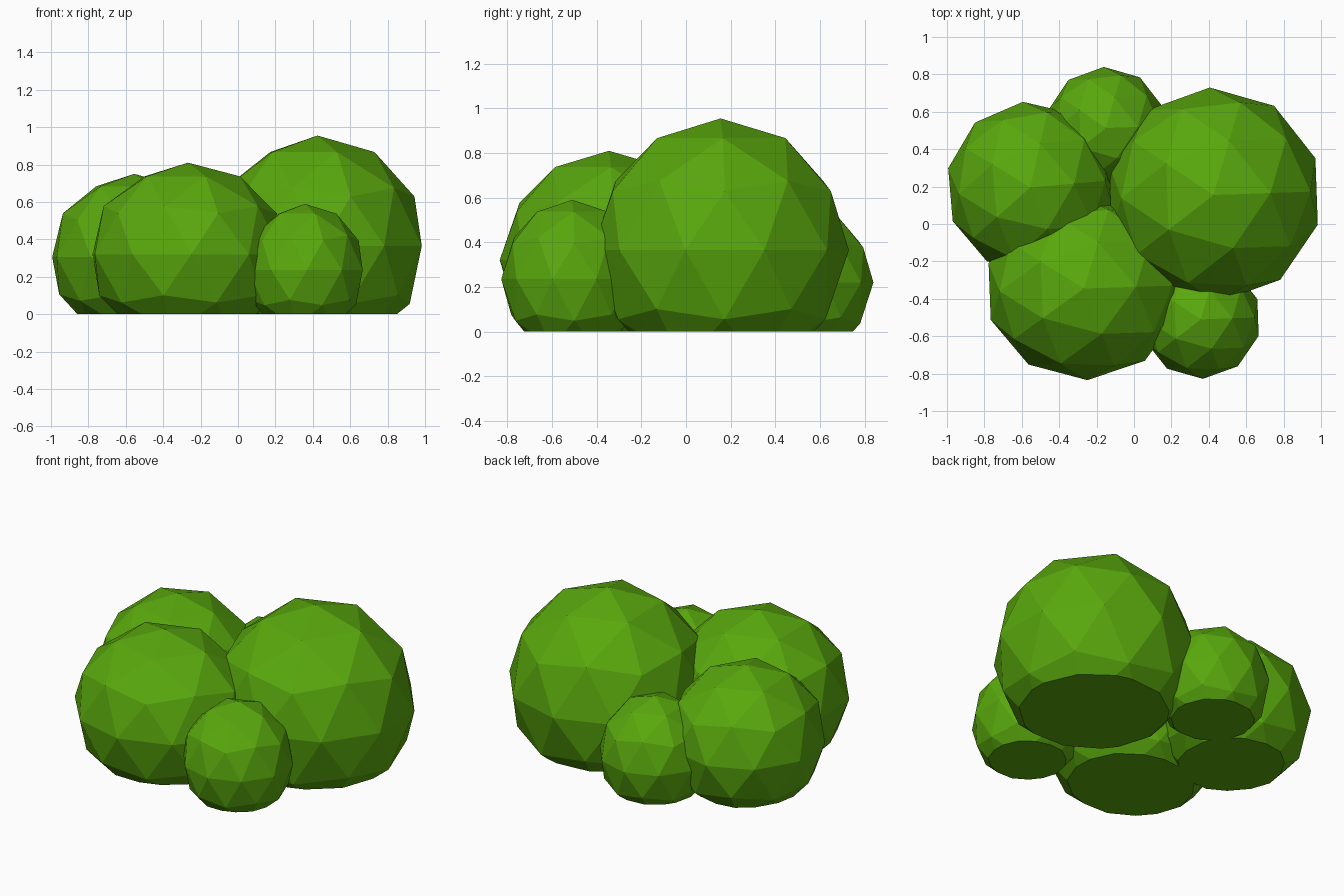
import bpy, bmesh
from math import radians
from mathutils import Matrix

if "Cube" in bpy.data.objects:
    bpy.data.objects.remove(bpy.data.objects["Cube"])

# One leaf colour
leaf = bpy.data.materials.new("leaf green")
leaf.diffuse_color = (0.10, 0.39, 0.004, 1.0)
leaf.use_nodes = True
leaf.node_tree.nodes["Principled BSDF"].inputs["Base Color"].default_value = leaf.diffuse_color


def foliage(name, centre, radii, turn):
    """Faceted leaf clump, cut flat and capped where it meets the ground."""
    bm = bmesh.new()
    place = (Matrix.Translation(centre) @ Matrix.Diagonal((*radii, 1))
             @ Matrix.Rotation(radians(turn), 4, 'Z'))
    bmesh.ops.create_icosphere(bm, subdivisions=2, radius=1, matrix=place)
    cut = bmesh.ops.bisect_plane(
        bm, geom=bm.verts[:] + bm.edges[:] + bm.faces[:],
        plane_co=(0, 0, 0), plane_no=(0, 0, 1), clear_inner=True)
    rim = [e for e in cut["geom_cut"] if isinstance(e, bmesh.types.BMEdge)]
    bmesh.ops.contextual_create(bm, geom=rim)
    bmesh.ops.recalc_face_normals(bm, faces=bm.faces[:])
    mesh = bpy.data.meshes.new(name)
    bm.to_mesh(mesh)
    bm.free()
    mesh.materials.append(leaf)
    obj = bpy.data.objects.new(name, mesh)
    bpy.context.collection.objects.link(obj)


# Five overlapping clumps: name, centre, radii, turn in degrees
for clump in (
    ("large_right_clump", (0.425, 0.155, 0.365), (0.58, 0.575, 0.59), 2),
    ("front_left_clump", (-0.268, -0.345, 0.32), (0.53, 0.49, 0.49), 2),
    ("back_left_clump", (-0.555, 0.195, 0.305), (0.45, 0.46, 0.445), 5),
    ("small_back_clump", (-0.15, 0.513, 0.22), (0.325, 0.327, 0.35), 2),
    ("small_front_clump", (0.357, -0.51, 0.235), (0.322, 0.318, 0.355), 2),
):
    foliage(*clump)
